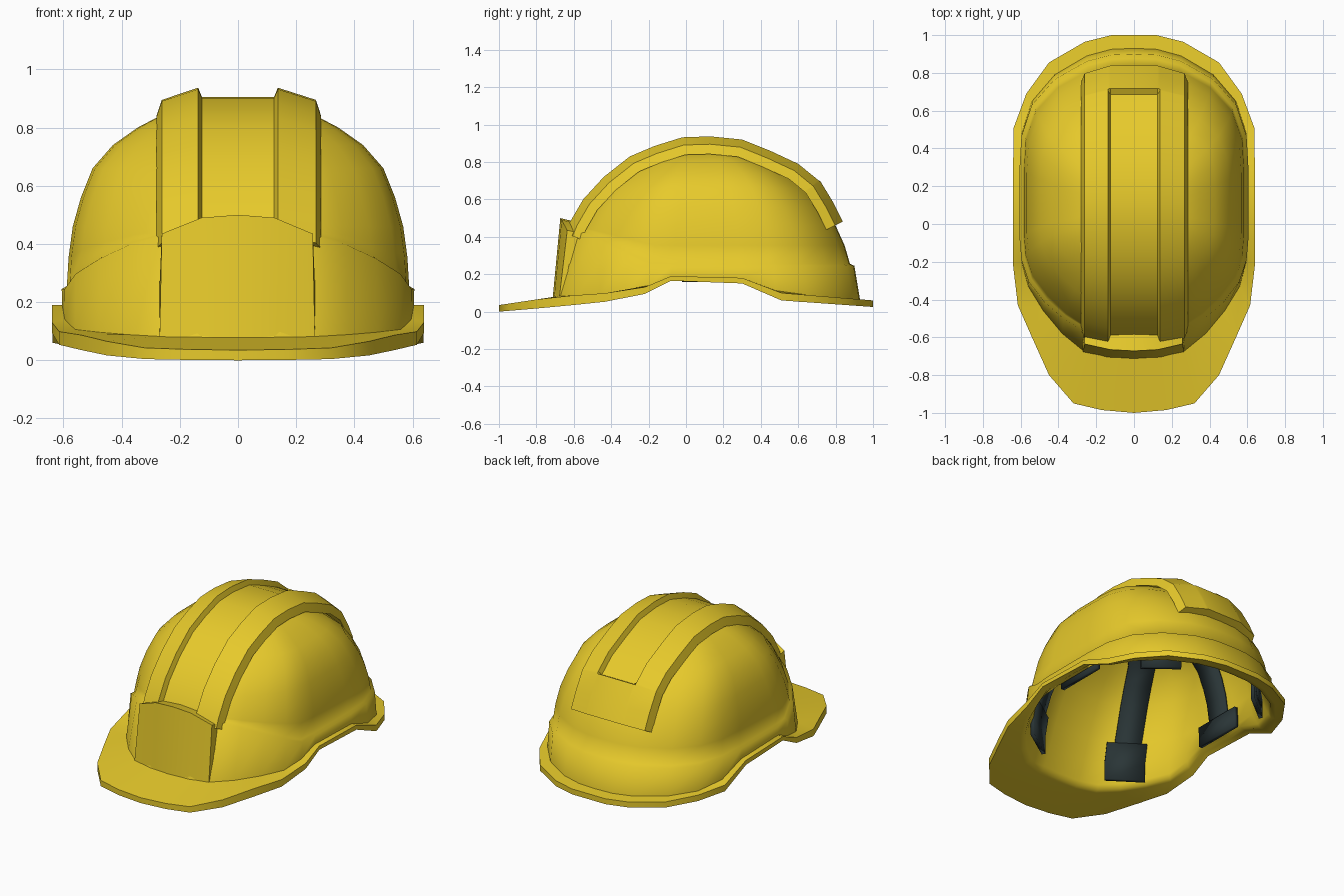
import bpy, bmesh, math
from mathutils import Vector

if "Cube" in bpy.data.objects:
    bpy.data.objects.remove(bpy.data.objects["Cube"])


def material(name, rgb):
    m = bpy.data.materials.new(name)
    m.diffuse_color = (*rgb, 1)
    m.use_nodes = True
    m.node_tree.nodes["Principled BSDF"].inputs["Base Color"].default_value = m.diffuse_color
    return m


YELLOW = material("safety yellow", (0.80, 0.59, 0.024))
DARK = material("dark strap grey", (0.023, 0.036, 0.038))


def interp(table, t):
    """Linear lookup; every row is (key, value, ...)."""
    if t <= table[0][0]:
        return table[0][1:]
    for a, b in zip(table, table[1:]):
        if t <= b[0]:
            f = (t - a[0]) / (b[0] - a[0])
            return [p + (q - p) * f for p, q in zip(a[1:], b[1:])]
    return table[-1][1:]


def loft(name, rings, mat, closed=True, caps=False, poles=None, solid=0, angle=35):
    """Bridge rings of points; poles are optional tip points at both ends."""
    bm = bmesh.new()
    rows = [[bm.verts.new(p) for p in r] for r in rings]
    n = len(rows[0])
    for a, b in zip(rows, rows[1:]):
        for i in range(n if closed else n - 1):
            j = (i + 1) % n
            bm.faces.new((a[i], a[j], b[j], b[i]))
    if caps:
        bm.faces.new(rows[0])
        bm.faces.new(rows[-1])
    if poles:
        for row, p in zip((rows[0], rows[-1]), poles):
            tip = bm.verts.new(p)
            for i in range(n):
                bm.faces.new((row[i], row[(i + 1) % n], tip))
    bmesh.ops.recalc_face_normals(bm, faces=bm.faces)
    me = bpy.data.meshes.new(name)
    bm.to_mesh(me)
    bm.free()
    ob = bpy.data.objects.new(name, me)
    bpy.context.collection.objects.link(ob)
    me.materials.append(mat)
    if solid:
        s = ob.modifiers.new("thickness", 'SOLIDIFY')
        s.thickness, s.offset = solid, 0
    bpy.ops.object.select_all(action='DESELECT')
    ob.select_set(True)
    bpy.context.view_layer.objects.active = ob
    bpy.ops.object.shade_smooth_by_angle(angle=math.radians(angle))
    return ob


# Half outlines, front to back: brim edge and foot of the shell
BRIM = [(0, -1), (.17, -.985), (.32, -.95), (.45, -.80), (.54, -.6), (.615, -.43),
        (.64, -.22), (.64, -.08), (.64, .12), (.64, .3), (.637, .51), (.57, .69),
        (.45, .855), (.26, .965), (.12, 1), (0, 1)]
FOOT = [(0, -.71), (.14, -.705), (.27, -.67), (.38, -.58), (.48, -.46), (.56, -.33),
        (.595, -.2), (.605, -.08), (.605, .15), (.605, .3), (.595, .48), (.54, .65),
        (.42, .79), (.25, .89), (.12, .925), (0, .93)]
# Brim heights along y: (y, underside, top)
EDGE = [(-1, 0, .035), (-.7, .025, .08), (-.27, .07, .11), (-.08, .165, .19),
        (.32, .15, .18), (.51, .06, .10), (1, .025, .06)]
# Dome: (z, half width, reach to front, reach to back)
DOME = [(.22, .59, .77, .785), (.35, .583, .72, .75), (.46, .568, .67, .70),
        (.56, .54, .61, .635), (.66, .50, .53, .55), (.74, .43, .42, .445),
        (.80, .345, .35, .34), (.85, .25, .23, .20)]
YC, TOP = .1, .875


def dome(p, z, k=1.0, dz=0.0):
    sx, sf, sb = interp(DOME, z)
    sy = sf / .81 if p[1] < YC else sb / .83
    return Vector((p[0] * sx / .605 * k, YC + (p[1] - YC) * sy * k, z + dz))


def band_z(p):
    return .25 + .18 * min(1, max(0, (-p[1] - .2) / .45))


def ring(fn, outline=FOOT):
    half = [Vector(fn(p)) for p in outline]
    return half + [Vector((-v.x, v.y, v.z)) for v in half[-2:0:-1]]


# Shell: inner dome, rounded opening, brim, lower band and outer dome in one skin
rings = [ring(lambda p, z=r[0]: dome(p, z, .94, -.035)) for r in reversed(DOME)]
for k, dz in ((.955, .045), (.975, .018), (1.01, .012)):
    rings.append(ring(lambda p, k=k, dz=dz: (p[0] * k, YC + (p[1] - YC) * k,
                                            min(interp(EDGE, p[1])[0] + dz, .182))))
rings += [
    ring(lambda p: (*p, interp(EDGE, p[1])[0]), BRIM),
    ring(lambda p: (*p, interp(EDGE, p[1])[1]), BRIM),
    ring(lambda p: (*p, interp(EDGE, p[1])[1])),
    ring(lambda p: dome(p, band_z(p), 1.03, -.005)),
    ring(lambda p: dome(p, band_z(p), 1.0, .005)),
    ring(lambda p: dome(p, (band_z(p) + .46) / 2)),
]
rings += [ring(lambda p, z=r[0]: dome(p, z)) for r in DOME[2:]]
loft("shell", rings, YELLOW, poles=((0, YC, TOP - .035), (0, YC, TOP)), angle=62)

# Crown ridge with a sunken channel that stops short of the back
CREST = [(-.645, .42), (-.62, .48), (-.55, .60), (-.44, .72), (-.3, .83), (-.17, .885),
         (-.02, .932), (.13, .937), (.3, .92), (.45, .86), (.6, .79), (.705, .705),
         (.715, .695), (.785, .58), (.835, .48)]
sections = []
for i, (y, z) in enumerate(CREST):
    a, b = CREST[max(i - 1, 0)], CREST[min(i + 1, len(CREST) - 1)]
    nrm = Vector((a[1] - b[1], b[0] - a[0])).normalized()
    floor = -.032 if i < 12 else 0.004
    prof = [(-.28, -.095), (-.262, -.042), (-.137, 0), (-.124, floor), (0, floor),
            (.124, floor), (.137, 0), (.268, -.042), (.285, -.095), (.13, -.055), (-.13, -.055)]
    sections.append([(x, y + nrm.x * h, z + nrm.y * h) for x, h in prof])
loft("crown_ridge", sections, YELLOW, caps=True)

# Raised front plate, sunk only into the thickness of the shell
plate = []
for x, yb, yt, zt in ((-.27, -.68, -.635, .435), (-.13, -.707, -.665, .49), (0, -.715, -.672, .5),
                      (.13, -.707, -.665, .49), (.265, -.68, -.635, .435)):
    plate.append([(x, yb, .05), (x * .97, yt, zt), (x * .97, yt + .105, zt - .025),
                  (x, yb + .055, .25), (x, yb + .02, .07)])
loft("front_plate", plate, YELLOW, caps=True)


# Inner suspension: six straps running to the crown, each with a wider clip
def strip(name, i, side, t, zs, k, dz, half, solid, crown):
    t = Vector(t).normalized() * half
    pts = [dome(FOOT[i], z, k, dz) for z in zs]
    if crown:
        pts.append(Vector((0, YC, TOP + dz)))
    rows = [[c - t, c + t] for c in pts]
    rows = [[(v.x * side, v.y, v.z) for v in r] for r in rows]
    loft(name, rows, DARK, closed=False, solid=solid)


for i, place, t, tall, wide in ((3, "front", (.25, .17, 0), .24, .12),
                                (8, "side", (0, 1, 0), .13, .165),
                                (12, "back", (-.25, .2, 0), .18, .12)):
    low = interp(EDGE, FOOT[i][1])[1]
    for side, hand in ((1, "right"), (-1, "left")):
        strip(f"{place}_{hand}_strap", i, side, t,
              [low + .07] + [r[0] for r in DOME if r[0] > low + .1], .918, -.047, .08, .014, True)
        strip(f"{place}_{hand}_clip", i, side, t,
              [low - .025, low - .025 + tall / 2, low - .025 + tall], .905, 0, wide, .024, False)
